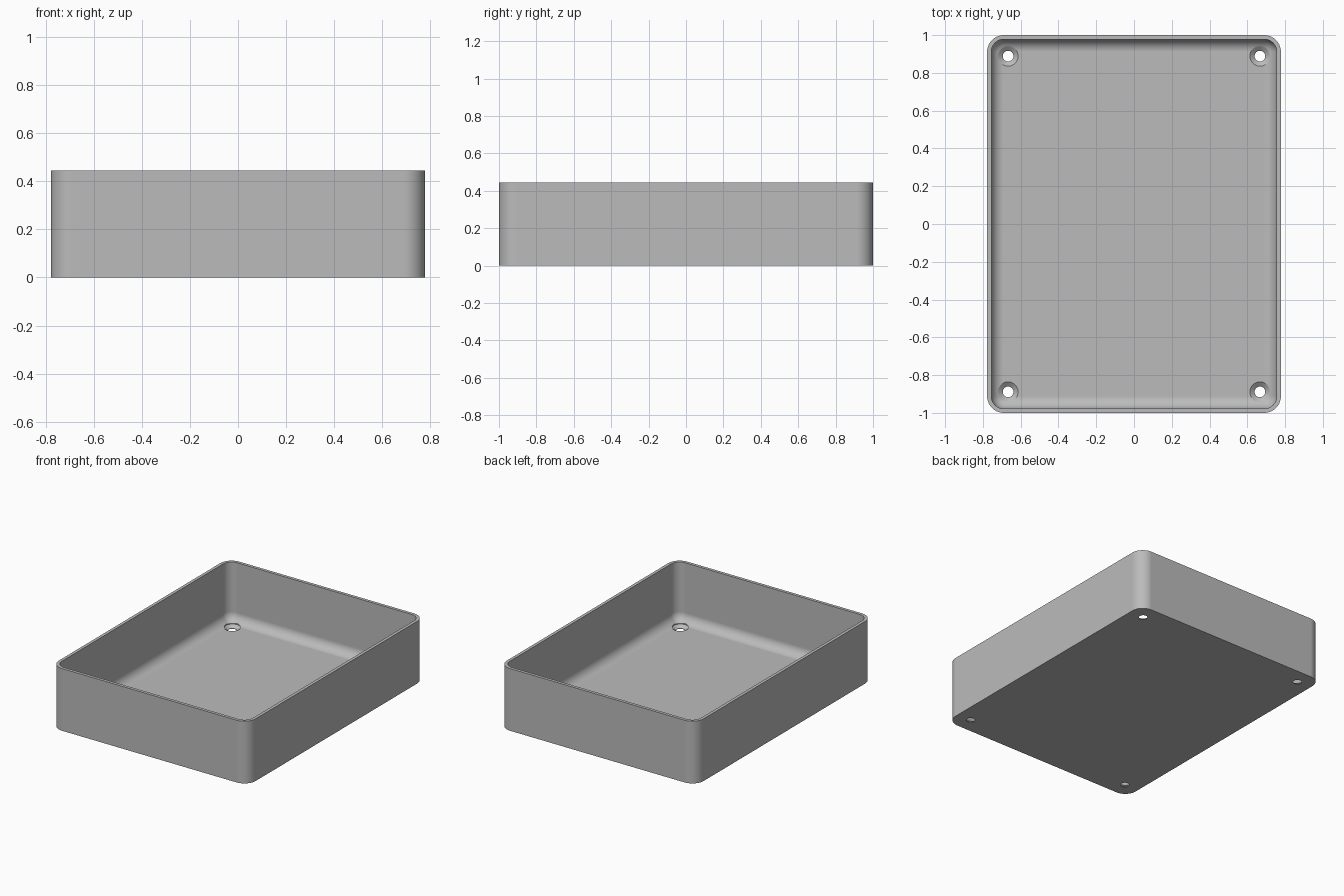
import bpy, bmesh
from math import pi, sin, cos

cube = bpy.data.objects.get("Cube")
if cube:
    bpy.data.objects.remove(cube, do_unlink=True)

MM = 2 / 90                      # the tray is 70 x 90 x 20 in its own units
WIDTH, LENGTH, HEIGHT = 70, 90, 20
CORNER, WALL, FLOOR, FILLET = 4, 1, 1, 3
HOLE_INSET, HOLE_R, SINK_R = 5, 1.27, 2.4
ARC = 16

grey = bpy.data.materials.new("plain grey")
grey.use_nodes = True
colour = (0.5, 0.5, 0.5, 1)
grey.diffuse_color = colour
grey.node_tree.nodes["Principled BSDF"].inputs["Base Color"].default_value = colour


def make_object(name, bm):
    bmesh.ops.recalc_face_normals(bm, faces=bm.faces)
    mesh = bpy.data.meshes.new(name)
    bm.to_mesh(mesh)
    bm.free()
    mesh.materials.append(grey)
    obj = bpy.data.objects.new(name, mesh)
    bpy.context.collection.objects.link(obj)
    return obj


def rounded_loop(bm, inset, z):
    """Rounded rectangle drawn at a distance inside the outer wall."""
    r = CORNER - inset
    cx, cy = WIDTH / 2 - CORNER, LENGTH / 2 - CORNER
    verts = []
    for quarter, (sx, sy) in enumerate(((1, 1), (-1, 1), (-1, -1), (1, -1))):
        for i in range(ARC + 1):
            a = (quarter + i / ARC) * pi / 2
            verts.append(bm.verts.new(((sx * cx + r * cos(a)) * MM,
                                       (sy * cy + r * sin(a)) * MM, z * MM)))
    return verts


def circle_loop(bm, x, y, r, z, sides=48):
    return [bm.verts.new(((x + r * cos(2 * pi * i / sides)) * MM,
                          (y + r * sin(2 * pi * i / sides)) * MM, z * MM))
            for i in range(sides)]


def skin(bm, loops):
    """Join loops into a closed shell with a cap at each end."""
    for a, b in zip(loops, loops[1:]):
        for i in range(len(a)):
            j = (i + 1) % len(a)
            bm.faces.new((a[i], a[j], b[j], b[i]))
    bm.faces.new(loops[0])
    bm.faces.new(loops[-1])
    bmesh.ops.remove_doubles(bm, verts=bm.verts, dist=1e-5)


# Open tray: outer wall, thin rim, inner wall, filleted floor
profile = [(0, 0), (0, HEIGHT), (WALL, HEIGHT)]
for i in range(ARC + 1):
    a = i / ARC * pi / 2
    profile.append((WALL + FILLET * (1 - cos(a)), FLOOR + FILLET * (1 - sin(a))))
bm = bmesh.new()
skin(bm, [rounded_loop(bm, inset, z) for inset, z in profile])
tray = make_object("tray", bm)

# Countersunk screw holes in the four corners
bm = bmesh.new()
for sx in (-1, 1):
    for sy in (-1, 1):
        x, y = sx * (WIDTH / 2 - HOLE_INSET), sy * (LENGTH / 2 - HOLE_INSET)
        steps = ((HOLE_R, -1), (HOLE_R, 0.1), (SINK_R, FLOOR), (SINK_R, FLOOR + 3))
        skin(bm, [circle_loop(bm, x, y, r, z) for r, z in steps])
cutter = make_object("screw_hole_cutter", bm)
cutter.hide_render = True

holes = tray.modifiers.new("screw holes", 'BOOLEAN')
holes.operation = 'DIFFERENCE'
holes.solver = 'EXACT'
holes.object = cutter
bpy.context.view_layer.objects.active = tray
bpy.ops.object.select_all(action='DESELECT')
tray.select_set(True)
bpy.ops.object.modifier_apply(modifier=holes.name)
bpy.data.objects.remove(cutter, do_unlink=True)

# Smooth curves with crisp rims and clean flats
bpy.ops.object.shade_smooth_by_angle(angle=pi / 6)
flats = tray.modifiers.new("clean flats", 'WEIGHTED_NORMAL')
flats.keep_sharp = True
